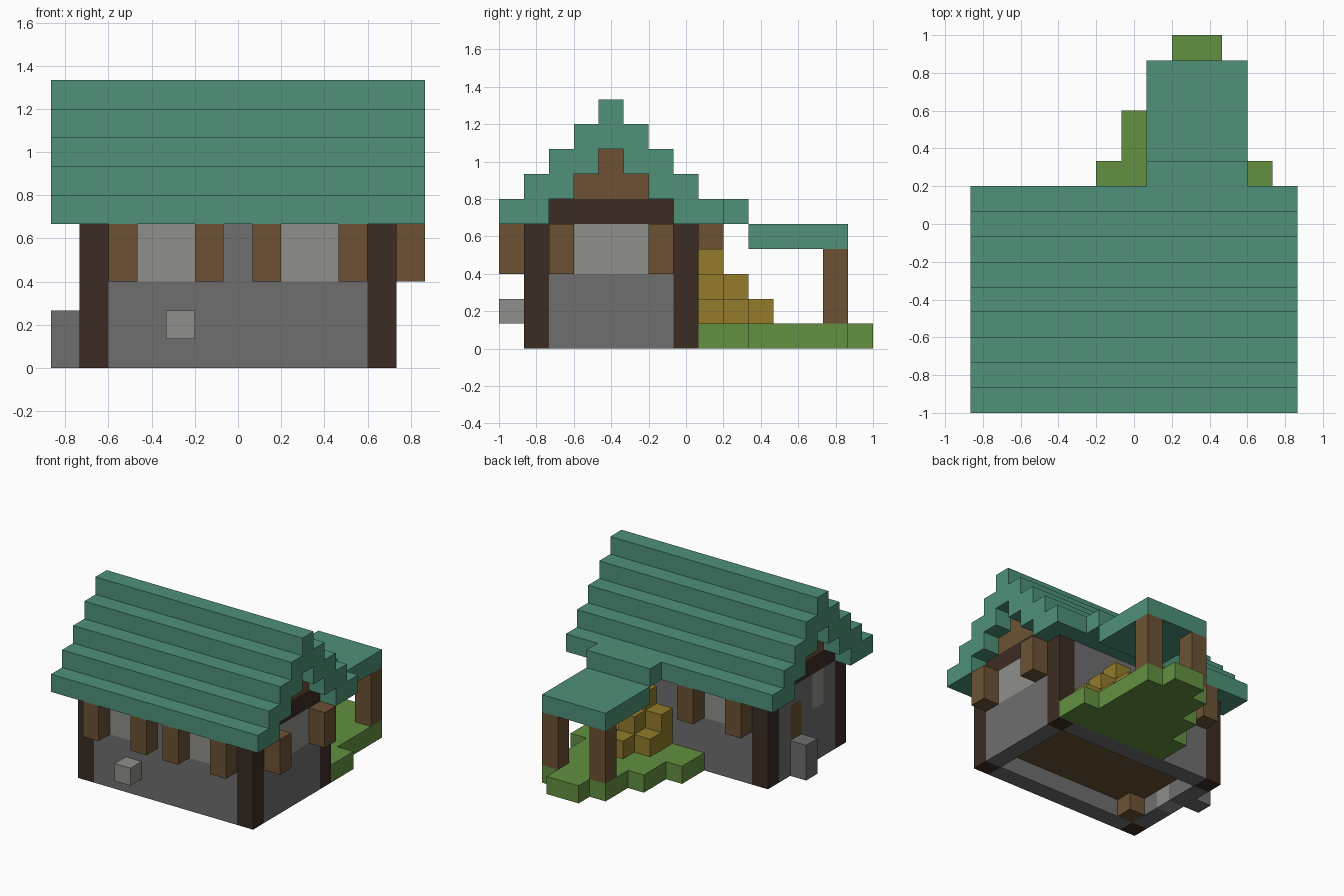
import bpy, bmesh
from mathutils import Vector

U = 2 / 15                          # size of one block
ORIGIN = Vector((6.5, 7.5, 0))      # block grid centre

old = bpy.data.objects.get("Cube")
if old:
    bpy.data.objects.remove(old, do_unlink=True)


def material(name, rgb):
    linear = [((c / 255 + 0.055) / 1.055) ** 2.4 for c in rgb] + [1]
    m = bpy.data.materials.new(name)
    m.use_nodes = True
    m.diffuse_color = linear
    bsdf = next(n for n in m.node_tree.nodes if n.type == 'BSDF_PRINCIPLED')
    bsdf.inputs["Base Color"].default_value = linear
    return m


TEAL = material("teal_roof", (78, 145, 121))
STONE = material("grey_stone", (110, 110, 110))
PALE = material("pale_stone", (143, 143, 138))
DARK = material("dark_timber", (59, 44, 34))
WOOD = material("brown_wood", (108, 82, 52))
GRASS = material("grass_green", (98, 144, 64))
HAY = material("hay_gold", (147, 124, 44))


def prism(name, mat, outline, shift):
    """Extrude a closed outline given in block units."""
    bm = bmesh.new()
    face = bm.faces.new([bm.verts.new((Vector(p) - ORIGIN) * U) for p in outline])
    new = bmesh.ops.extrude_face_region(bm, geom=[face])["geom"]
    verts = [v for v in new if isinstance(v, bmesh.types.BMVert)]
    bmesh.ops.translate(bm, verts=verts, vec=Vector(shift) * U)
    bmesh.ops.recalc_face_normals(bm, faces=bm.faces)
    mesh = bpy.data.meshes.new(name)
    bm.to_mesh(mesh)
    bm.free()
    mesh.materials.append(mat)
    ob = bpy.data.objects.new(name, mesh)
    bpy.context.collection.objects.link(ob)
    return ob


def box(name, mat, low, size):
    """Box from its low corner and its size in blocks."""
    x, y, z = low
    w, d, h = size
    base = [(x, y, z), (x + w, y, z), (x + w, y + d, z), (x, y + d, z)]
    return prism(name, mat, base, (0, 0, h))


# Stepped main roof
outer = [(n, z) for n in range(5) for z in (5 + n, 6 + n)]
inner = [(2 + n, z) for n in range(3) for z in (5 + n, 6 + n)]


def mirrored(points):
    return [(9 - y, z) for y, z in points]


profile = outer + mirrored(outer)[::-1] + mirrored(inner) + inner[::-1]
prism("main_roof", TEAL, [(0, y, z) for y, z in profile], (13, 0, 0))

# Corner posts and gables
for x in (1, 11):
    for y in (1, 7):
        box("corner_post", DARK, (x, y, 0), (1, 1, 5))
    box("gable_beam", DARK, (x, 2, 5), (1, 5, 1))
    box("gable_lower", WOOD, (x, 3, 6), (1, 3, 1))
    box("gable_peak", WOOD, (x, 4, 7), (1, 1, 1))

# Front and back walls with windows
for side, y in (("front", 1), ("back", 7)):
    box(side + "_wall", STONE, (2, y, 0), (9, 1, 3))
    for x, w in ((2, 1), (5, 3), (10, 1)):
        box(side + "_pier", STONE, (x, y, 3), (w, 1, 2))
    for x in (3, 8):
        glass = STONE if side == "back" and x == 8 else PALE
        box(side + "_window", glass, (x, y, 3), (2, 1, 2))

# Left wall
box("left_wall", STONE, (11, 2, 0), (1, 5, 3))
box("left_window", PALE, (11, 3, 3), (1, 3, 2))
for y in (2, 6):
    box("left_pier", STONE, (11, y, 3), (1, 1, 2))
    box("left_strut", WOOD, (12, y, 3), (1, 1, 2))

# Right wall with narrow window, wooden panel and stone step
box("right_wall_front", STONE, (1, 2, 0), (1, 1, 5))
box("right_wall_sill", STONE, (1, 3, 0), (1, 1, 3))
box("right_window", PALE, (1, 3, 3), (1, 1, 2))
box("right_foot_stone", PALE, (1, 4, 0), (1, 1, 1))
box("right_wall_middle", STONE, (1, 4, 1), (1, 1, 4))
box("right_panel_base", STONE, (1, 5, 0), (1, 1, 2))
box("right_panel", WOOD, (1, 5, 2), (1, 1, 2))
box("right_panel_lintel", STONE, (1, 5, 4), (1, 1, 1))
box("right_wall_back", STONE, (1, 6, 0), (1, 1, 5))
box("stone_step", STONE, (0, 5, 0), (1, 1, 2))

# Front and back struts, loose stone
for x in (2, 5, 7, 10):
    box("front_strut", WOOD, (x, 0, 3), (1, 1, 2))
for x in (2, 5):
    box("back_strut", WOOD, (x, 8, 3), (1, 1, 2))
box("front_stone", PALE, (4, 0, 1), (1, 1, 1))

# Raised floor and its support
box("floor", WOOD, (2, 2, 1), (9, 5, 1))
box("floor_support", WOOD, (2, 2, 0), (1, 1, 1))

# Grass patch behind the house
lawn = [(5, 8), (12, 8), (12, 10), (11, 10), (11, 14), (10, 14), (10, 15),
        (8, 15), (8, 14), (7, 14), (7, 12), (6, 12), (6, 10), (5, 10)]
prism("grass", GRASS, [(x, y, 0) for x, y in lawn], (0, 0, 1))

# Porch roof and posts
box("porch_roof_upper", TEAL, (7, 9, 5), (4, 1, 1))
box("porch_roof_lower", TEAL, (7, 10, 4), (4, 4, 1))
for x in (7, 10):
    box("porch_post", WOOD, (x, 13, 1), (1, 1, 3))

# Hay pile stepping down from the wall
for x in range(7, 11):
    for y in range(8, 11):
        height = 3 - abs(x - 8) - (y - 8)
        if height > 0:
            box("hay", HAY, (x, y, 1), (1, 1, height))
